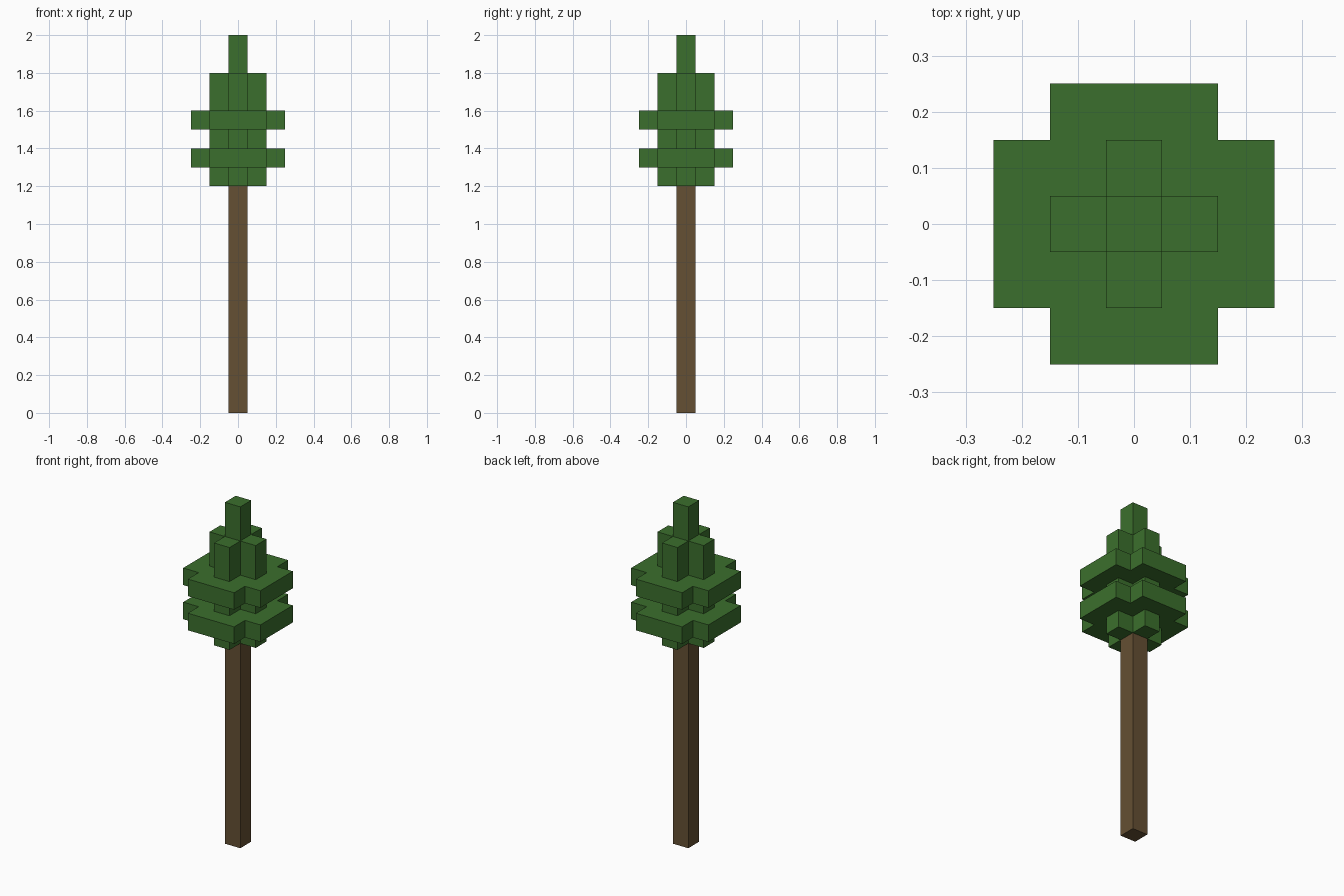
import bpy
import bmesh

cube = bpy.data.objects.get("Cube")
if cube:
    bpy.data.objects.remove(cube, do_unlink=True)


def make_material(name, rgb):
    mat = bpy.data.materials.new(name)
    mat.use_nodes = True
    color = (*rgb, 1.0)
    mat.diffuse_color = color
    bsdf = mat.node_tree.nodes["Principled BSDF"]
    bsdf.inputs["Base Color"].default_value = color
    bsdf.inputs["Roughness"].default_value = 0.9
    return mat


def square(r):
    return [(-r, -r), (r, -r), (r, r), (-r, r)]


def cross(r, arm):
    """Plus-shaped outline: reach r, arm half-width arm, counter-clockwise."""
    outline = []
    x, y = (r, -arm), (r, arm)
    for _ in range(4):
        outline += [x, y, (arm, arm)]
        # Turn the corner points a quarter turn for the next arm
        x, y = (-x[1], x[0]), (-y[1], y[0])
    # Inner corners follow the same quarter turns
    for i, corner in enumerate([(arm, arm), (-arm, arm), (-arm, -arm), (arm, -arm)]):
        outline[3 * i + 2] = corner
    return outline


def prism(name, outline, bottom, top, mat):
    bm = bmesh.new()
    base = bm.faces.new([bm.verts.new((x, y, bottom)) for x, y in outline])
    ext = bmesh.ops.extrude_face_region(bm, geom=[base], use_keep_orig=True)
    moved = [v for v in ext["geom"] if isinstance(v, bmesh.types.BMVert)]
    bmesh.ops.translate(bm, verts=moved, vec=(0, 0, top - bottom))
    bmesh.ops.recalc_face_normals(bm, faces=bm.faces)
    mesh = bpy.data.meshes.new(name)
    bm.to_mesh(mesh)
    bm.free()
    mesh.materials.append(mat)
    obj = bpy.data.objects.new(name, mesh)
    bpy.context.collection.objects.link(obj)
    return obj


bark = make_material("bark_brown", (0.130, 0.080, 0.033))
leaf = make_material("leaf_green", (0.044, 0.159, 0.026))

# Trunk
prism("trunk", square(0.05), 0.0, 1.2, bark)

# Narrow foliage core and the two wide tiers around it
prism("foliage_core", cross(0.15, 0.05), 1.2, 1.8, leaf)
prism("lower_tier", cross(0.25, 0.15), 1.3, 1.4, leaf)
prism("upper_tier", cross(0.25, 0.15), 1.5, 1.6, leaf)

# Treetop
prism("treetop", square(0.05), 1.8, 2.0, leaf)
